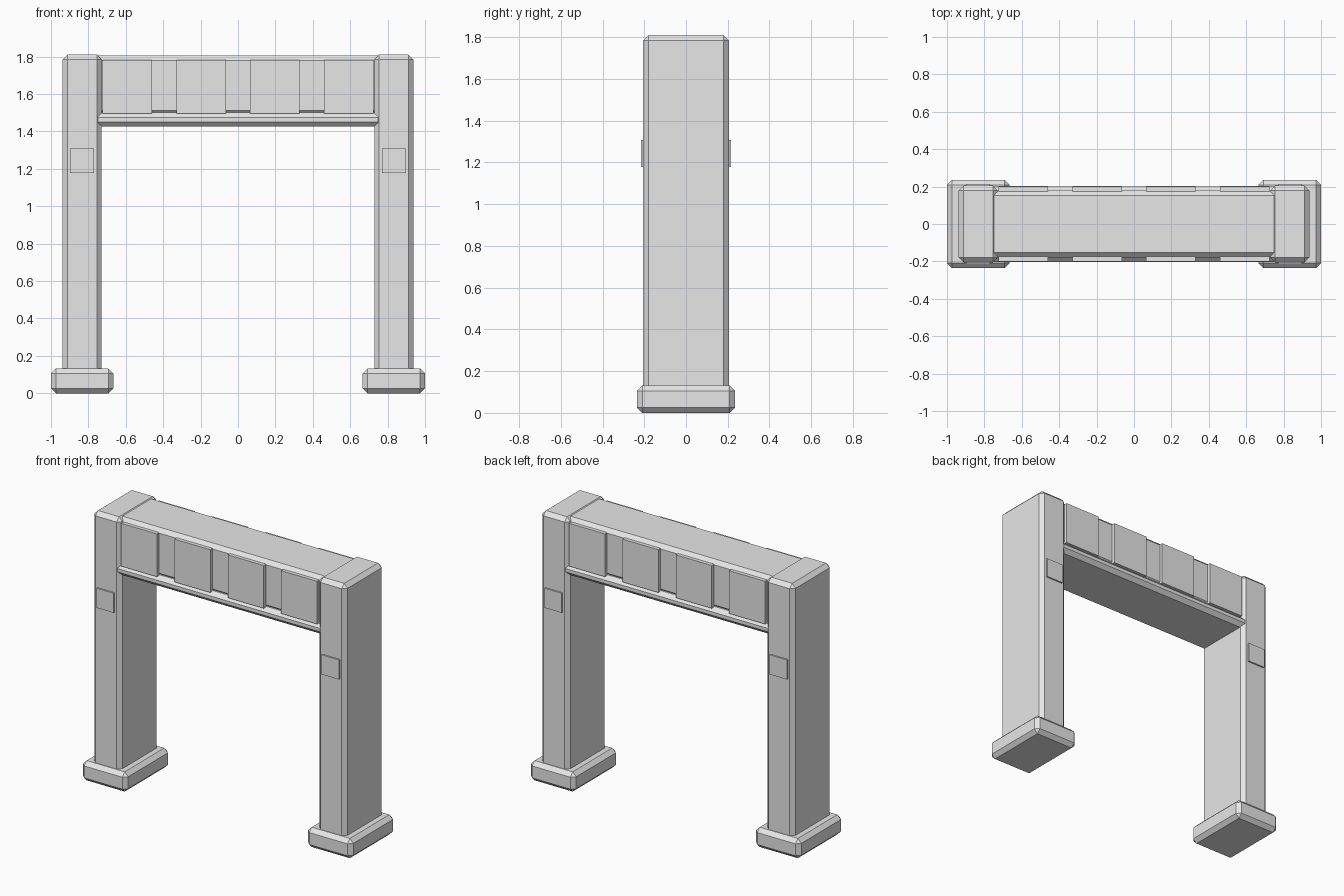
import bpy, bmesh
from mathutils import Vector

cube = bpy.data.objects.get("Cube")
if cube:
    bpy.data.objects.remove(cube, do_unlink=True)

grey = bpy.data.materials.new("plain_grey")
grey.use_nodes = True
grey.diffuse_color = (0.8, 0.8, 0.8, 1)
grey.node_tree.nodes["Principled BSDF"].inputs["Base Color"].default_value = (0.8, 0.8, 0.8, 1)

CHAMFER = 0.026


def block(name, low, high, chamfer=0.0):
    """Flat-shaded box between two corners, with optional chamfered edges."""
    low, high = Vector(low), Vector(high)
    bm = bmesh.new()
    bmesh.ops.create_cube(bm, size=1)
    bmesh.ops.scale(bm, vec=high - low, verts=bm.verts)
    bmesh.ops.translate(bm, vec=(low + high) / 2, verts=bm.verts)
    if chamfer:
        bmesh.ops.bevel(bm, geom=bm.edges[:], offset=chamfer, segments=1,
                        affect='EDGES', clamp_overlap=True)
    mesh = bpy.data.meshes.new(name)
    bm.to_mesh(mesh)
    bm.free()
    mesh.materials.append(grey)
    obj = bpy.data.objects.new(name, mesh)
    bpy.context.collection.objects.link(obj)
    return obj


def centred(name, x, half_x, half_y, bottom, top, chamfer=CHAMFER):
    return block(name, (x - half_x, -half_y, bottom), (x + half_x, half_y, top), chamfer)


# Posts with their feet and small plates on both faces
for side, s in (("right", -1), ("left", 1)):
    x = s * 0.833
    centred(f"{side}_foot", x, 0.167, 0.235, 0, 0.132)
    centred(f"{side}_post", x, 0.104, 0.205, 0.05, 1.81)
    for face, f in (("front", -1), ("back", 1)):
        y0, y1 = sorted((f * 0.19, f * 0.215))
        block(f"{side}_{face}_plate", (x - 0.064, y0, 1.177), (x + 0.064, y1, 1.308))

# Crossbeam and the wider ledge under it
centred("crossbeam", 0, 0.775, 0.178, 1.485, 1.805)
centred("beam_ledge", 0, 0.775, 0.202, 1.425, 1.5)

# Row of raised panels on the front and back of the beam
for face, f in (("front", -1), ("back", 1)):
    y0, y1 = sorted((f * 0.16, f * 0.2))
    for i in range(4):
        x = (i - 1.5) * 0.395
        block(f"{face}_panel_{i + 1}", (x - 0.1325, y0, 1.495), (x + 0.1325, y1, 1.782))
